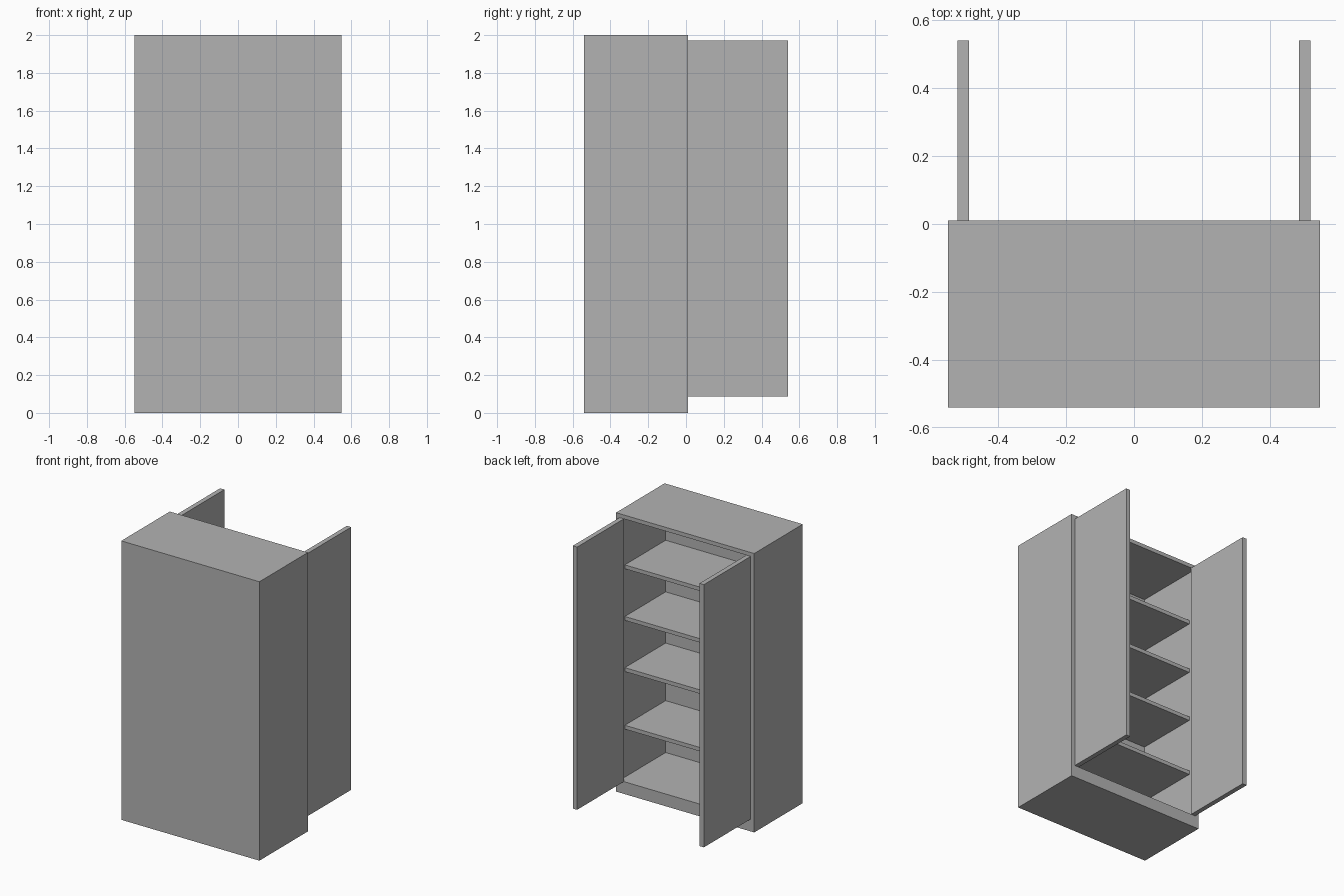
import bpy

if "Cube" in bpy.data.objects:
    bpy.data.objects.remove(bpy.data.objects["Cube"], do_unlink=True)

GREY = (0.45, 0.45, 0.45, 1.0)
mat = bpy.data.materials.new("plain_grey")
mat.use_nodes = True
mat.diffuse_color = GREY
mat.node_tree.nodes["Principled BSDF"].inputs["Base Color"].default_value = GREY


def box(name, x, y, z):
    """Axis-aligned box from (low, high) ranges."""
    bpy.ops.mesh.primitive_cube_add(size=1)
    ob = bpy.context.object
    ob.name = name
    ranges = (x, y, z)
    ob.location = [(a + b) / 2 for a, b in ranges]
    ob.scale = [b - a for a, b in ranges]
    bpy.ops.object.transform_apply(location=True, rotation=False, scale=True)
    ob.data.materials.append(mat)
    return ob


W = 0.548                 # half width
T = 0.028                 # board thickness
BACK, OPEN = -0.54, 0.01  # depth range, open side towards +y
BASE, TOP = 0.088, 2.0
inner = W - T

# Carcass
box("plinth", (-W, W), (BACK, OPEN), (0, BASE))
box("top_panel", (-W, W), (BACK, OPEN), (TOP - T, TOP))
box("closed_panel", (-inner, inner), (BACK, BACK + T), (BASE, TOP - T))

# Side panels and open doors
for side, s in (("left", 1), ("right", -1)):
    box(side + "_side_panel", sorted((s * inner, s * W)), (BACK, OPEN), (BASE, TOP - T))
    box(side + "_door", sorted((s * 0.486, s * 0.52)), (OPEN, 0.54), (BASE, TOP - T))

# Shelves, set back from the opening
for i, z in enumerate((0.46, 0.873, 1.24, 1.61)):
    box(f"shelf_{i + 1}", (-inner, inner), (BACK + T, OPEN - 0.06), (z - T, z))
